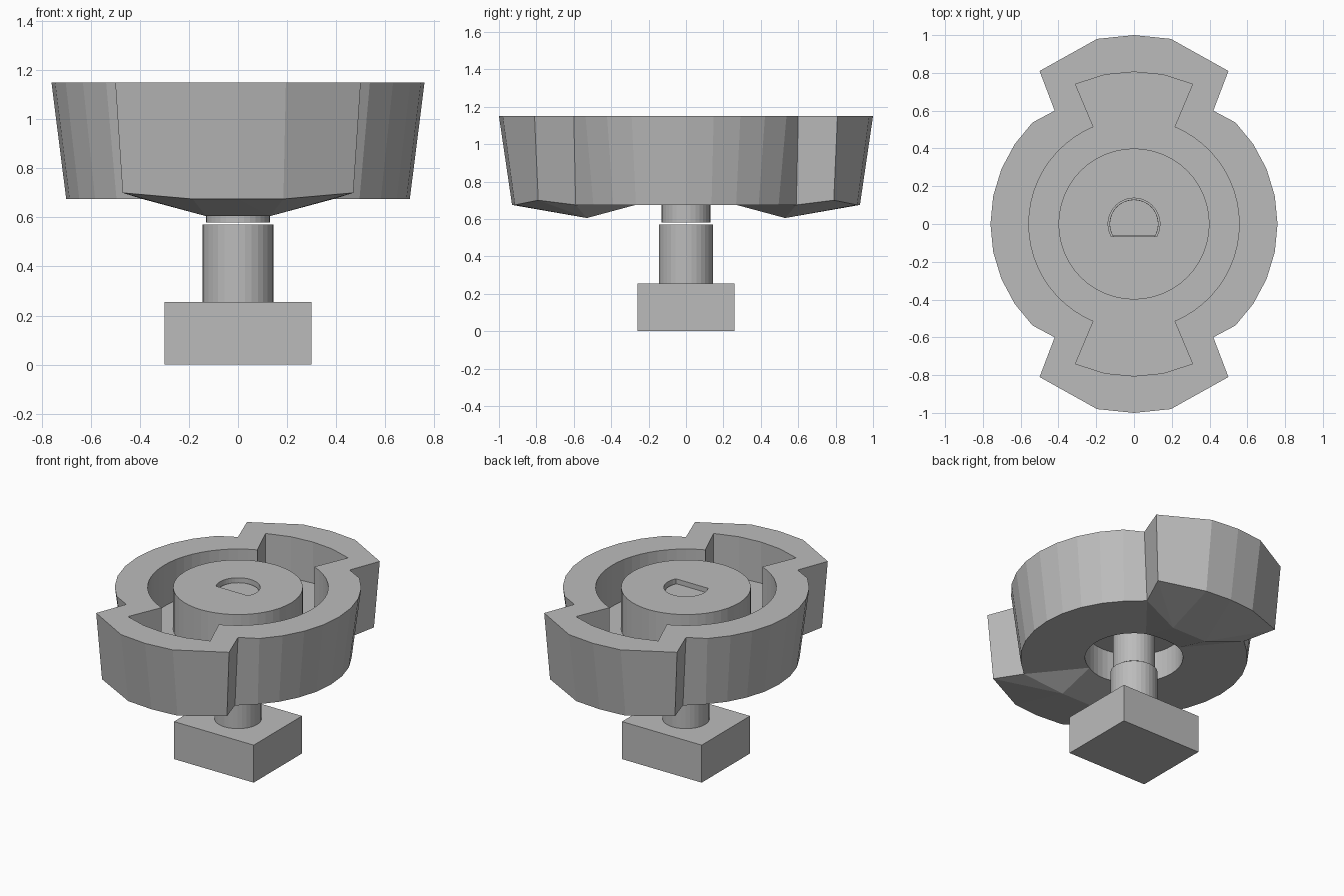
import bpy, bmesh, math

if "Cube" in bpy.data.objects:
    bpy.data.objects.remove(bpy.data.objects["Cube"])

grey = bpy.data.materials.new("plain grey")
grey.diffuse_color = (0.5, 0.5, 0.5, 1)
grey.use_nodes = True
grey.node_tree.nodes["Principled BSDF"].inputs["Base Color"].default_value = grey.diffuse_color


def make(name, bm):
    bmesh.ops.recalc_face_normals(bm, faces=bm.faces)
    mesh = bpy.data.meshes.new(name)
    bm.to_mesh(mesh)
    bm.free()
    mesh.materials.append(grey)
    ob = bpy.data.objects.new(name, mesh)
    bpy.context.collection.objects.link(ob)
    return ob


def prism(name, pts, z0, z1):
    bm = bmesh.new()
    lo = [bm.verts.new((x, y, z0)) for x, y in pts]
    hi = [bm.verts.new((x, y, z1)) for x, y in pts]
    bm.faces.new(lo[::-1])
    bm.faces.new(hi)
    n = len(pts)
    for i in range(n):
        j = (i + 1) % n
        bm.faces.new((lo[i], lo[j], hi[j], hi[i]))
    return make(name, bm)


def arc(r, a0, a1, n):
    angles = [math.radians(a0 + (a1 - a0) * i / n) for i in range(n + 1)]
    return [(r * math.cos(a), r * math.sin(a)) for a in angles]


def circle(r, n=48):
    return arc(r, 0, 360, n)[:-1]


def d_shape(r, flat):
    a = math.degrees(math.asin(flat / r))
    return arc(r, a, 180 - a, 28)


def cut(ob, cutter):
    cutter.hide_render = True
    mod = ob.modifiers.new("cut", "BOOLEAN")
    mod.operation = "DIFFERENCE"
    mod.solver = "EXACT"
    mod.object = cutter
    bpy.context.view_layer.objects.active = ob
    bpy.ops.object.modifier_apply(modifier=mod.name)
    bpy.data.objects.remove(cutter)


def outline(side, lobe):
    """Round right side plus back lobe, repeated by a half turn."""
    half = [(p[0], p[1], lobe[0][2]) for p in side] + lobe
    half += [(-x, y, z) for x, y, z in lobe[-2::-1]]
    return half + [(-x, -y, z) for x, y, z in half]


# Tapered outer housing with two lobes and a faceted underside
T, B = 1.15, 0.675
top = outline(arc(0.76, -45, 45, 8),
              [(0.42, 0.60, T), (0.50, 0.81, T), (0.195, 0.98, T), (0, 1.0, T)])
bottom = outline(arc(0.70, -45, 45, 8),
                 [(0.39, 0.59, B), (0.47, 0.79, 0.70), (0.185, 0.915, B), (0, 0.93, B)])
bm = bmesh.new()
hi = [bm.verts.new(p) for p in top]
lo = [bm.verts.new(p) for p in bottom]
bm.faces.new(hi)
for i in range(32):
    j = (i + 1) % 32
    bm.faces.new((lo[i], lo[j], hi[j], hi[i]))
inner = []
for k, s in ((0, 1), (16, -1)):
    n1, a1, b1, c, b2, a2, n2 = lo[k + 9:k + 16]
    r1, r2 = [bm.verts.new((x * s, 0.53 * s, 0.605)) for x in (0.13, -0.13)]
    h1, h2 = [bm.verts.new((x * s, 0.27 * s, B)) for x in (0.13, -0.13)]
    inner.append((h1, h2))
    for f in ((n1, a1, r1), (a1, b1, r1), (b1, c, r1), (c, r2, r1), (c, b2, r2),
              (b2, a2, r2), (a2, n2, r2), (n1, r1, h1), (n2, h2, r2), (r1, r2, h2, h1)):
        bm.faces.new(f)
(h1, h2), (h3, h4) = inner
bm.faces.new(lo[0:10] + [h1, h4, lo[31]])
bm.faces.new(lo[16:26] + [h3, h2, lo[15]])
bm.faces.new((h1, h2, h3, h4))
housing = make("housing", bm)

# Pocket: round channel with a flared bay in each lobe
neck = math.degrees(math.atan2(0.515, 0.215))
half = arc(0.557, -neck, neck, 22)
half += [(0.31, 0.74), (0.155, 0.79), (0, 0.805), (-0.155, 0.79), (-0.31, 0.74)]
cut(housing, prism("pocket_cutter", half + [(-x, -y) for x, y in half], 0.87, 1.4))
cut(housing, prism("underside_cutter", circle(0.302), 0.4, 1.0))

# Central hub with a keyed bore
hub = prism("hub", circle(0.40), 0.87, T)
cut(hub, prism("bore_cutter", d_shape(0.137, -0.065), 0.7, 1.4))

# Shaft: keyed tip, round lower end, thicker collar
prism("shaft_tip", d_shape(0.129, -0.06), 0.86, 1.12)
prism("shaft", circle(0.13, 32), 0.58, 0.86)
prism("shaft_collar", circle(0.145, 32), 0.255, 0.57)

# Rectangular drive block
prism("drive_block", [(-0.3, -0.26), (0.3, -0.26), (0.3, 0.26), (-0.3, 0.26)], 0, 0.255)
